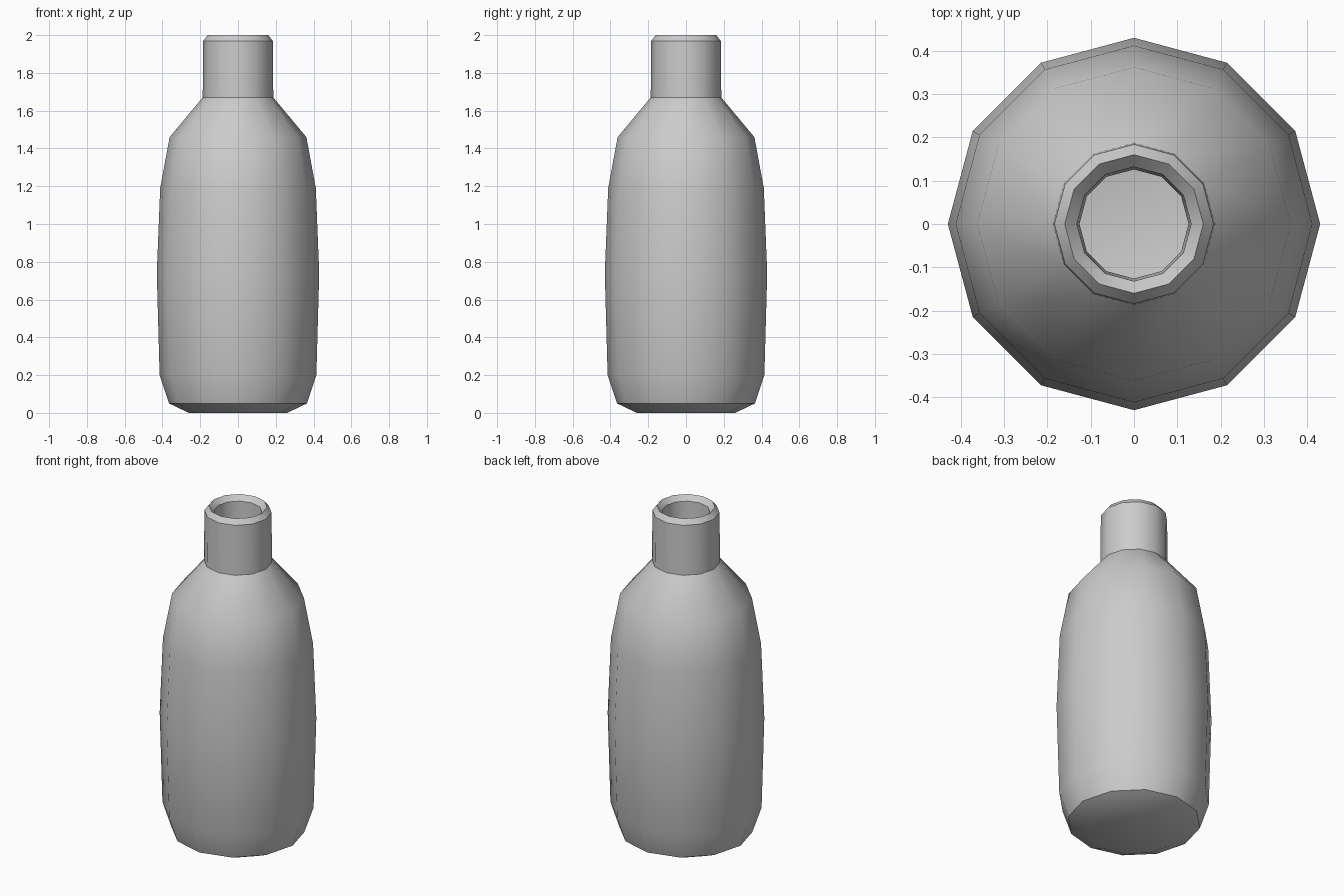
import bpy, bmesh, math

if "Cube" in bpy.data.objects:
    bpy.data.objects.remove(bpy.data.objects["Cube"], do_unlink=True)

SIDES = 12


def make_material(name, rgb):
    mat = bpy.data.materials.new(name)
    mat.use_nodes = True
    color = (*rgb, 1)
    mat.diffuse_color = color
    mat.node_tree.nodes["Principled BSDF"].inputs["Base Color"].default_value = color
    return mat


def lathe(name, profile, mat):
    """Revolve (radius, height) points; both ends are closed by a flat cap."""
    bm = bmesh.new()
    rings = []
    for r, z in profile:
        rings.append([bm.verts.new((r * math.cos(i * math.tau / SIDES),
                                    r * math.sin(i * math.tau / SIDES), z))
                      for i in range(SIDES)])
    for low, high in zip(rings, rings[1:]):
        for i in range(SIDES):
            j = (i + 1) % SIDES
            bm.faces.new((low[i], low[j], high[j], high[i]))
    bm.faces.new(rings[0][::-1])
    bm.faces.new(rings[-1])
    mesh = bpy.data.meshes.new(name)
    bm.to_mesh(mesh)
    bm.free()
    mesh.materials.append(mat)
    obj = bpy.data.objects.new(name, mesh)
    bpy.context.collection.objects.link(obj)
    bpy.ops.object.select_all(action="DESELECT")
    obj.select_set(True)
    bpy.context.view_layer.objects.active = obj
    bpy.ops.object.shade_smooth_by_angle(angle=math.radians(33))
    return obj


gray = make_material("light gray", (0.6, 0.6, 0.6))

# Outer wall, from the base up to the neck
outside = [(0.26, 0), (0.365, 0.05), (0.415, 0.2), (0.43, 0.74),
           (0.412, 1.19), (0.362, 1.46), (0.187, 1.67)]
# Neck and bevelled rim
mouth = [(0.184, 1.97), (0.16, 2.0), (0.132, 1.97), (0.126, 1.65)]
# Hollow inside, from the shoulder down to the floor
inside = [(0.31, 1.43), (0.36, 1.18), (0.375, 0.74), (0.36, 0.21), (0.32, 0.1), (0.24, 0.06)]

lathe("bottle", outside + mouth + inside, gray)
